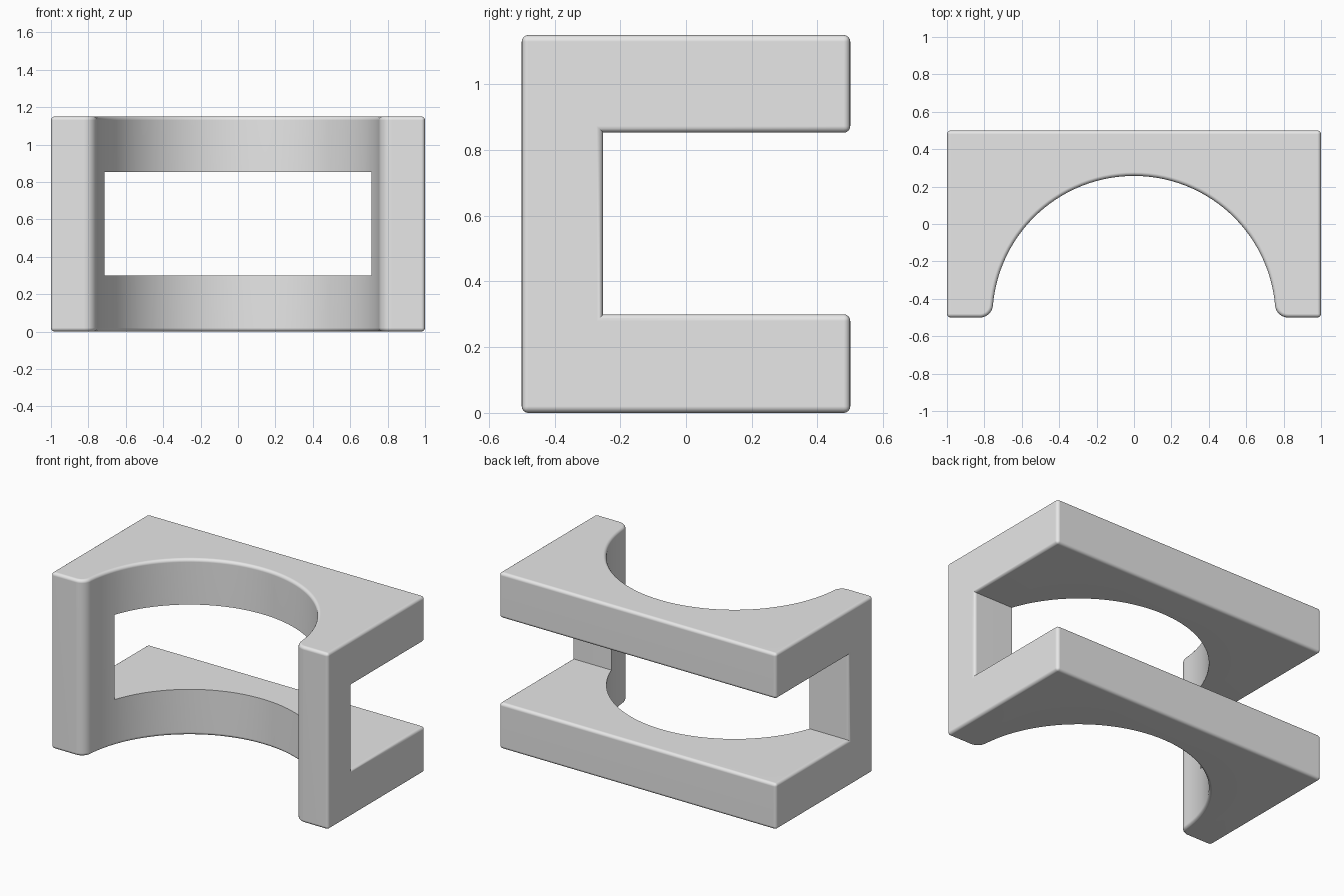
import bpy, bmesh, math

if "Cube" in bpy.data.objects:
    bpy.data.objects.remove(bpy.data.objects["Cube"])

HEIGHT, FRONT, BACK = 1.15, -0.5, 0.5
RADIUS, FILLET = 0.757, 0.07
SLOT_Y, SLOT_LOW, SLOT_HIGH = -0.252, 0.3, 0.853

grey = bpy.data.materials.new("plain grey")
grey.use_nodes = True
colour = (0.8, 0.8, 0.8, 1)
grey.diffuse_color = colour
grey.node_tree.nodes["Principled BSDF"].inputs["Base Color"].default_value = colour


def prism(name, outline, low, high):
    """Extrude a flat outline between two heights."""
    bm = bmesh.new()
    face = bm.faces.new([bm.verts.new((x, y, low)) for x, y in outline])
    top = bmesh.ops.extrude_face_region(bm, geom=[face])["geom"]
    verts = [v for v in top if isinstance(v, bmesh.types.BMVert)]
    bmesh.ops.translate(bm, verts=verts, vec=(0, 0, high - low))
    bmesh.ops.recalc_face_normals(bm, faces=bm.faces)
    mesh = bpy.data.meshes.new(name)
    bm.to_mesh(mesh)
    bm.free()
    obj = bpy.data.objects.new(name, mesh)
    bpy.context.collection.objects.link(obj)
    return obj


def arc(cx, cy, r, start, end, steps):
    angles = [start + (end - start) * i / steps for i in range(steps + 1)]
    return [(cx + r * math.cos(a), cy + r * math.sin(a)) for a in angles]


# Block outline: rounded front lip blending into a half-round opening
reach = RADIUS + FILLET
lip_x = math.sqrt(reach ** 2 - FILLET ** 2)
touch = math.asin(FILLET / reach)
lip = arc(lip_x, FRONT + FILLET, FILLET, -math.pi / 2, touch - math.pi, 8)
opening = arc(0, FRONT, RADIUS, touch, math.pi - touch, 56)
left_lip = [(-x, y) for x, y in reversed(lip)]
outline = ([(1, BACK), (1, FRONT)] + lip + opening[1:-1] + left_lip
           + [(-1, FRONT), (-1, BACK)])
block = prism("bracket_body", outline, 0, HEIGHT)
block.data.materials.append(grey)

# Slot open to the back and both sides
cutter = prism("slot_cutter", [(-2, SLOT_Y), (2, SLOT_Y), (2, 1), (-2, 1)],
               SLOT_LOW, SLOT_HIGH)
cutter.hide_render = True
cut = block.modifiers.new("slot", "BOOLEAN")
cut.operation, cut.solver, cut.object = "DIFFERENCE", "EXACT", cutter
bpy.context.view_layer.objects.active = block
block.select_set(True)
bpy.ops.object.modifier_apply(modifier=cut.name)
bpy.data.objects.remove(cutter)


# Round the outer edges; the slot stays crisp where it meets the opening
def on_slot_rim(v):
    x, y, z = v.co
    return math.hypot(x, y - FRONT) < RADIUS + 0.002 and 0.1 < z < HEIGHT - 0.1


bm = bmesh.new()
bm.from_mesh(block.data)
bmesh.ops.remove_doubles(bm, verts=bm.verts, dist=0.0001)
edges = [e for e in bm.edges
         if len(e.link_faces) == 2 and e.calc_face_angle_signed() > 0.6
         and not all(on_slot_rim(v) for v in e.verts)]
bmesh.ops.bevel(bm, geom=edges, offset=0.02, offset_type="OFFSET", segments=4,
                profile=0.5, affect="EDGES", clamp_overlap=True)
bm.to_mesh(block.data)
bm.free()

bpy.ops.object.shade_smooth_by_angle(angle=math.radians(35))
weighted = block.modifiers.new("flat_faces", "WEIGHTED_NORMAL")
weighted.keep_sharp = True
